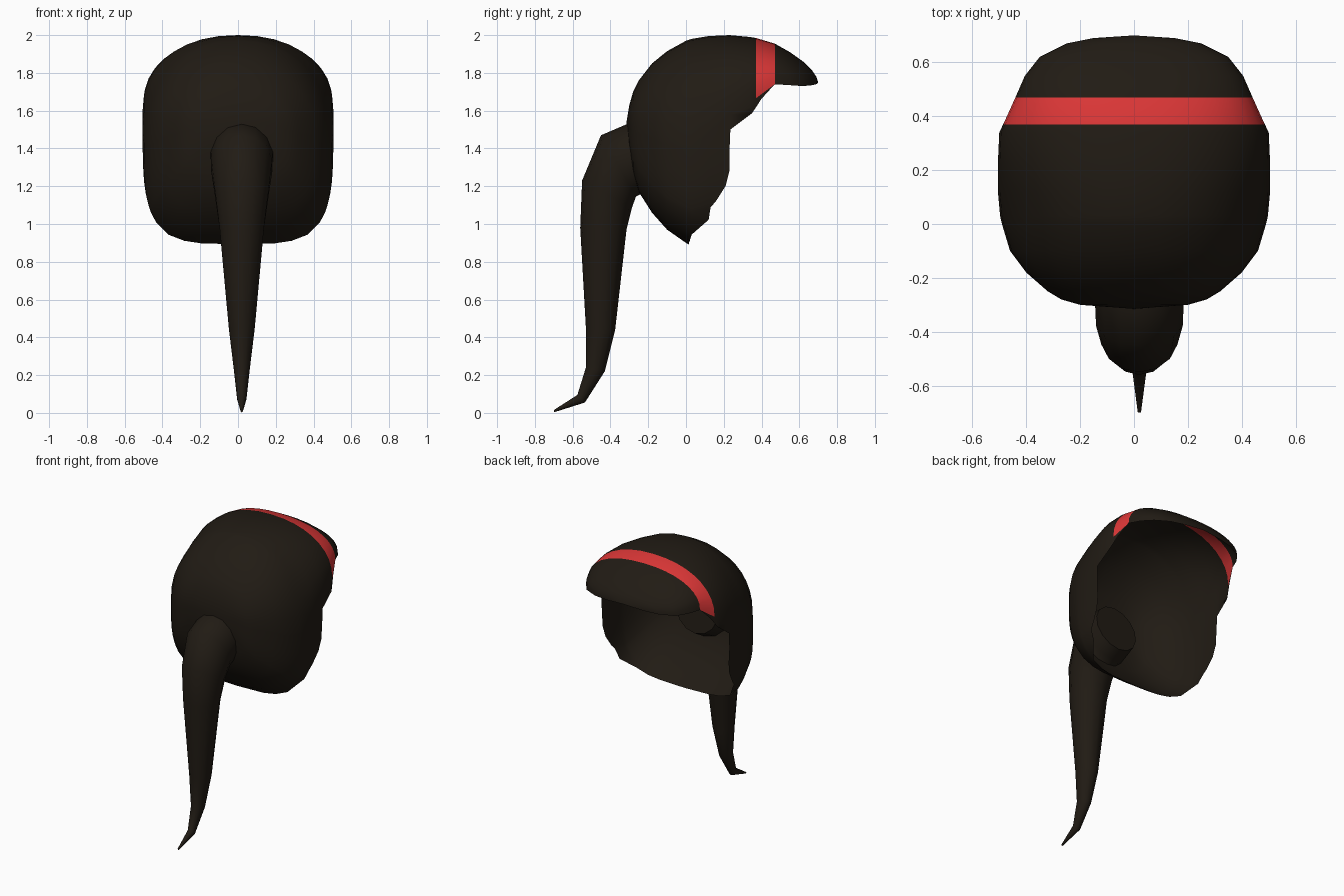
import bpy, bmesh
from math import sin, cos, pi, radians

if "Cube" in bpy.data.objects:
    bpy.data.objects.remove(bpy.data.objects["Cube"])


def material(name, rgb):
    m = bpy.data.materials.new(name)
    m.diffuse_color = (*rgb, 1)
    m.use_nodes = True
    m.node_tree.nodes["Principled BSDF"].inputs["Base Color"].default_value = m.diffuse_color
    return m


dark = material("dark_hair", (0.015, 0.011, 0.007))
red = material("red_band", (0.70, 0.037, 0.037))


def finish(bm, name, mats):
    me = bpy.data.meshes.new(name)
    bm.to_mesh(me)
    bm.free()
    for m in mats:
        me.materials.append(m)
    for p in me.polygons:
        p.use_smooth = True
    ob = bpy.data.objects.new(name, me)
    bpy.context.collection.objects.link(ob)
    return ob


# Hair sections from back to fringe: y, half width, top z, widest z, bottom z
SECTIONS = [
    (-.315, 0, 1.54, 1.54, 1.54), (-.30, .20, 1.63, 1.52, 1.40),
    (-.28, .27, 1.70, 1.50, 1.27), (-.25, .32, 1.76, 1.49, 1.17),
    (-.18, .40, 1.85, 1.47, 1.06), (-.10, .46, 1.915, 1.43, .97),
    (0, .49, 1.97, 1.42, .90), (.03, .497, 1.98, 1.42, .885),
    (.12, .505, 1.995, 1.50, .88), (.23, .505, 2.0, 1.60, .88),
    (.34, .50, 1.99, 1.64, .88), (.37, .485, 1.985, 1.665, .88),
    (.47, .44, 1.955, 1.74, .88), (.55, .405, 1.91, 1.735, .88),
    (.62, .35, 1.86, 1.73, .88), (.67, .25, 1.81, 1.735, .88),
    (.69, .15, 1.78, 1.74, .88), (.70, 0, 1.75, 1.75, .88)]

# Lines running back to front: height fraction (+ up, - down), y of the rim
LINES = [(cos(radians(a)) ** (2 / 2.2) if a < 90 else 0, .70) for a in range(0, 91, 10)]
LINES += [(-.03, .40), (-.08, .35), (-.14, .235), (-.30, .23), (-.44, .23),
          (-.54, .21), (-.63, .16), (-.67, .13), (-.77, .12), (-.89, .03),
          (-.96, .02), (-.99, .015), (-1, .015)]
EDGE = 9  # the line that forms the lower edge of the fringe


def section_at(y):
    for a, b in zip(SECTIONS, SECTIONS[1:]):
        if y <= b[0]:
            t = (y - a[0]) / (b[0] - a[0])
            return [p + (q - p) * t for p, q in zip(a, b)]
    return SECTIONS[-1]


def hair_point(u, y):
    y, w, top, mid, bottom = section_at(y)
    n = 2.2 if u >= 0 else 3.6
    x = w * max(0, 1 - abs(u) ** n) ** (1 / n)
    z = mid + u * (top - mid if u >= 0 else mid - bottom)
    return (x, y, z)


# Hair shell with the band as a coloured strip, one half mirrored
bm = bmesh.new()
grid = [[bm.verts.new(hair_point(u, min(s[0], rim))) for s in SECTIONS] for u, rim in LINES]
for i in range(len(LINES) - 1):
    for j in range(len(SECTIONS) - 1):
        y = SECTIONS[j][0]
        if y >= LINES[i][1] or (i == EDGE and y > .46):
            continue
        f = bm.faces.new((grid[i][j], grid[i + 1][j], grid[i + 1][j + 1], grid[i][j + 1]))
        f.material_index = 1 if i < EDGE and abs(y - .37) < .001 else 0
bmesh.ops.remove_doubles(bm, verts=bm.verts, dist=.0005)
bmesh.ops.delete(bm, geom=[v for v in bm.verts if not v.link_faces], context='VERTS')
hair = finish(bm, "hair_shell_with_band", [dark, red])
mirror = hair.modifiers.new("Mirror", 'MIRROR')
mirror.merge_threshold = .001

# Ponytail: outer (y, z), inner (y, z), half width
TAIL = [
    (-.18, 1.55, -.13, 1.22, .165), (-.31, 1.53, -.20, 1.18, .17),
    (-.45, 1.47, -.265, 1.145, .165), (-.55, 1.23, -.285, 1.09, .145),
    (-.56, .98, -.315, .97, .12), (-.53, .45, -.375, .44, .07),
    (-.53, .24, -.43, .22, .043), (-.575, .095, -.535, .055, .025),
    (-.70, .015, -.70, .003, .006)]
SIDES = 14
bm = bmesh.new()
rings = []
for oy, oz, iy, iz, w in TAIL:
    ring = []
    for k in range(SIDES):
        a = 2 * pi * k / SIDES
        c = (1 + cos(a)) / 2
        ring.append(bm.verts.new((.02 + w * sin(a), iy + (oy - iy) * c, iz + (oz - iz) * c)))
    rings.append(ring)
for a, b in zip(rings, rings[1:]):
    for k in range(SIDES):
        n = (k + 1) % SIDES
        bm.faces.new((a[k], a[n], b[n], b[k]))
bm.faces.new(rings[0])
bm.faces.new(rings[-1])
bmesh.ops.recalc_face_normals(bm, faces=bm.faces)
tail = finish(bm, "ponytail", [dark])
bpy.context.view_layer.objects.active = tail
tail.select_set(True)
bpy.ops.object.shade_smooth_by_angle(angle=radians(50))
